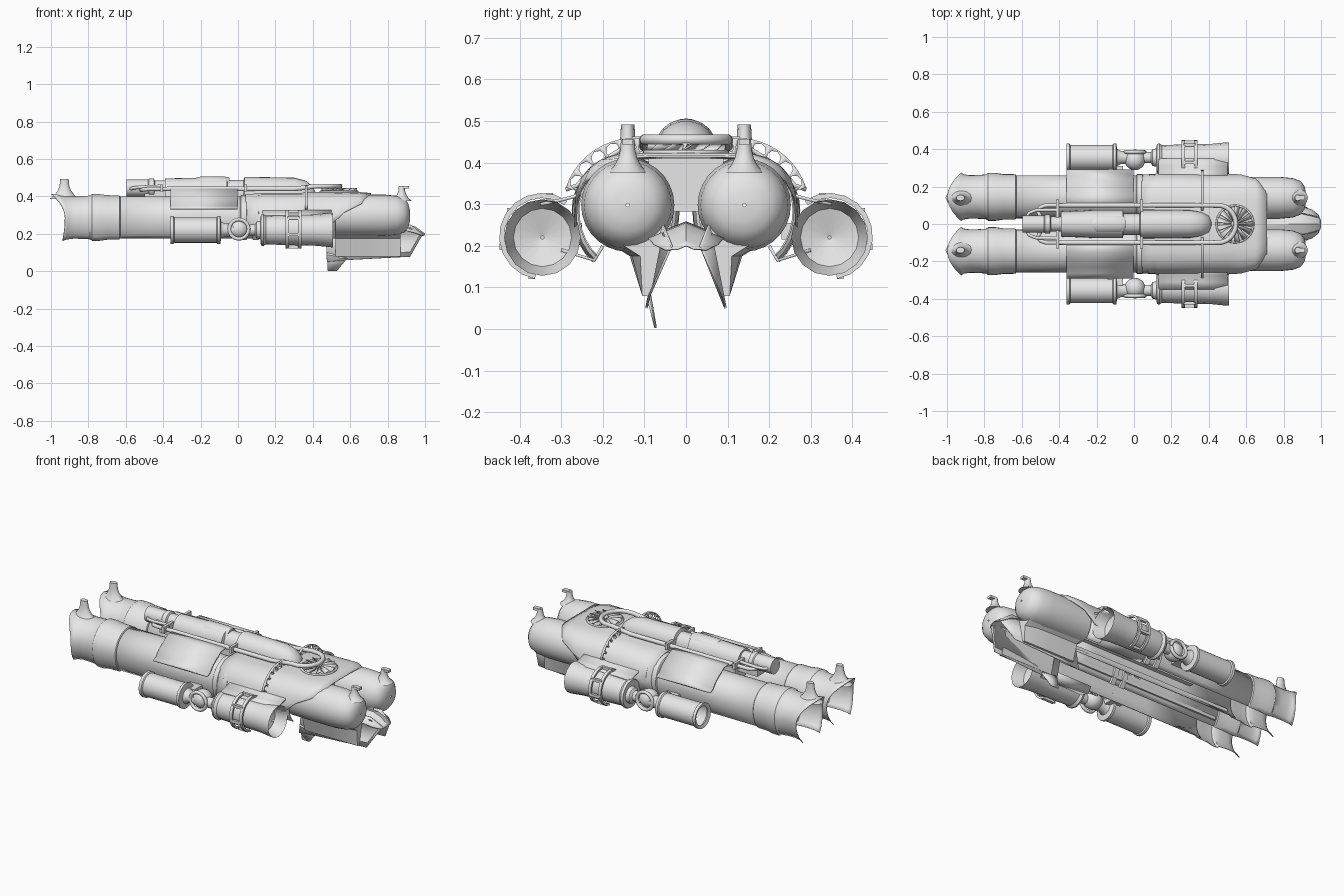
import bpy, bmesh
from math import sin, cos, pi, radians
from mathutils import Vector

old = bpy.data.objects.get("Cube")
if old:
    bpy.data.objects.remove(old)

grey = bpy.data.materials.new("light_grey")
grey.use_nodes = True
GREY = (0.8, 0.8, 0.8, 1)
grey.diffuse_color = GREY
grey.node_tree.nodes["Principled BSDF"].inputs["Base Color"].default_value = GREY


def finish(name, bm, thick=0, angle=35):
    bmesh.ops.remove_doubles(bm, verts=bm.verts, dist=1e-5)
    bmesh.ops.recalc_face_normals(bm, faces=bm.faces)
    mesh = bpy.data.meshes.new(name)
    bm.to_mesh(mesh)
    bm.free()
    mesh.materials.append(grey)
    ob = bpy.data.objects.new(name, mesh)
    bpy.context.collection.objects.link(ob)
    if thick:
        mod = ob.modifiers.new("thickness", "SOLIDIFY")
        mod.thickness, mod.offset = thick, 0
    bpy.ops.object.select_all(action="DESELECT")
    ob.select_set(True)
    bpy.context.view_layer.objects.active = ob
    bpy.ops.object.shade_smooth_by_angle(angle=radians(angle))


def skin(name, rows, closed=False, caps=False, thick=0, angle=35):
    """Bridge rows of points into a surface."""
    bm = bmesh.new()
    grid = [[bm.verts.new(p) for p in r] for r in rows]
    n = len(rows[0])
    for a, b in zip(grid, grid[1:]):
        for i in range(n if closed else n - 1):
            j = (i + 1) % n
            bm.faces.new((a[i], a[j], b[j], b[i]))
    if caps:
        bm.faces.new(grid[0])
        bm.faces.new(grid[-1])
    finish(name, bm, thick, angle)


def arc(x, cy, cz, r, a0=0, a1=360, n=28, drop=1, bulge=0):
    """Cross-section arc in the yz plane; drop stretches the lower half, bulge sweeps the top back."""
    pts = []
    for i in range(n):
        t = radians(a0 + (a1 - a0) * i / (n if a1 - a0 == 360 else n - 1))
        h = sin(t)
        sweep = bulge * h * h * (1 if h > 0 else .3)
        pts.append((x + sweep, cy + r * cos(t), cz + r * h * (drop if h < 0 else 1)))
    return pts


def lathe(name, cy, cz, profile, caps=False, n=28):
    skin(name, [arc(x, cy, cz, r, n=n) for x, r in profile], True, caps)


def box(name, x0, x1, y0, y1, z0, z1):
    row = lambda x: [(x, y0, z0), (x, y1, z0), (x, y1, z1), (x, y0, z1)]
    skin(name, [row(x0), row(x1)], True, True)


def pipe(name, pts, r):
    """Round pipe through points."""
    cu = bpy.data.curves.new(name, "CURVE")
    cu.dimensions, cu.bevel_depth, cu.bevel_resolution = "3D", r, 3
    cu.use_fill_caps = True
    sp = cu.splines.new("POLY")
    sp.points.add(len(pts) - 1)
    for p, q in zip(sp.points, pts):
        p.co = (*q, 1)
    cu.materials.append(grey)
    bpy.context.collection.objects.link(bpy.data.objects.new(name, cu))


def horn(name, x, y, z, h, wx, wy):
    """Concave tapering horn with a blunt tip."""
    rows = []
    for f, w in ((0, 1), (.2, .66), (.45, .43), (.7, .32), (1, .28)):
        rows.append([(x + wx * w * cos(t * pi / 6), y + wy * (w + .08) * sin(t * pi / 6), z + h * f)
                     for t in range(12)])
    skin(name, rows, True, True, angle=50)


for s, side in ((-1, "front"), (1, "back")):
    cy = s * .145
    hull = dict(a0=-52, a1=232, drop=1.22)
    # Long open-bottomed tube with flared tail bell
    skin(side + "_long_tube", [arc(x, cy, .285, .113, **hull)
                               for x in (-.66, -.3, 0, .3, .52)], thick=.004)
    bell = [(-.63, .113), (-.635, .119), (-.7, .12), (-.74, .126), (-.78, .126), (-.79, .118),
            (-.83, .115), (-.88, .114)]
    rows = [arc(x, cy, .285, r, **hull) for x, r in bell]
    rows.append(arc(-.912, cy, .285, .119, bulge=-.035, **hull))
    rows.append(arc(-.925, cy, .285, .128, bulge=-.073, **hull))
    skin(side + "_tail_bell", rows, thick=.004)
    horn(side + "_tail_horn", -.928, cy - s * .005, .385, .107, .08, .045)

    # Rounded nose pod and its horn
    nose = [(.5, .11), (.66, .112), (.78, .112), (.85, .105), (.89, .09), (.91, .065),
            (.918, .035), (.92, .004)]
    skin(side + "_nose_pod", [arc(x, s * .14, .298, r) for x, r in nose], True)
    horn(side + "_nose_horn", .875, s * .14, .375, .08, .055, .045)
    box(side + "_horn_tip", .875, .915, s * .14 - .013, s * .14 + .013, .442, .457)

    # Angular armour over the tube
    cover = ((.289, .335), (.262, .345), (.228, .385), (.187, .413), (.15, .436), (.09, .438))
    skin(side + "_tube_armour", [[(x, s * y, z) for y, z in cover] for x in (-.362, -.004)],
         thick=.01)
    for k, x in enumerate((.01, .075)):
        skin(f"{side}_tube_collar_{k}", [arc(x + d, cy, .285, r, **hull) for d, r in
             ((0, .113), (.006, .122), (.035, .122), (.041, .113))])

    # Side canister
    py, pz = s * .355, .22
    lathe(side + "_canister", py, pz, [(-.355, .055), (-.362, .075), (-.345, .075), (-.34, .068),
          (-.115, .068), (-.11, .075), (-.095, .075), (-.09, .045), (-.07, .035), (-.02, .035)])
    # Ball joint with an outward facing ring
    ball = [(.005 + .055 * cos(t * pi / 12), max(.001, .055 * sin(t * pi / 12))) for t in range(13)]
    lathe(side + "_ball_joint", py - s * .012, .225, ball, n=20)
    pipe(side + "_ball_ring", [(.005 + .052 * cos(t * pi / 10), py + s * .03, .225 + .052 *
         sin(t * pi / 10)) for t in range(21)], .01)
    lathe(side + "_joint_neck", py, pz, [(.05, .03), (.09, .03), (.1, .045), (.125, .05)])
    # Forward engine pod with a hollow cone mouth
    py = s * .345
    lathe(side + "_engine_pod", py, pz, [(.12, .045), (.122, .082), (.135, .086), (.15, .076),
          (.24, .08), (.36, .082), (.42, .084), (.5, .092), (.508, .092), (.44, .07),
          (.42, .004)], n=16)
    # Ladder-like strap standing off the pod
    a0, a1 = (-80, 125) if s > 0 else (260, 55)
    for k, x in enumerate((.264, .33)):
        skin(f"{side}_pod_strap_{k}", [arc(x + dx, py, .223, r, a0, a1, 12) for dx, r in
             ((-.009, .092), (-.009, .104), (.009, .104), (.009, .092), (-.009, .092))])
    for k, deg in enumerate((-75, -15, 38, 100)):
        t = radians(deg)
        y, z = py + s * .098 * cos(t), .223 + .098 * sin(t)
        box(f"{side}_strap_rung_{k}", .264, .33, y - .008, y + .008, z - .008, z + .008)

    # Struts between pods and hull
    skin(side + "_pod_saddle", [[(x, s * .245, .33), (x, s * .27, .318), (x, s * .31, .308),
         (x, s * .35, .3)] for x in (.13, .36, .5)], thick=.008)
    skin(side + "_lower_strut", [[(x, s * .2, .2), (x, s * .22, .165), (x, s * .3, .19)]
                                 for x in (.14, .44)], thick=.008)
    box(side + "_canister_strut", -.14, -.06, s * .28 - .05, s * .28 + .03, .215, .255)

    # Perforated arch rib: cells opened by round holes
    bm = bmesh.new()
    for i in range(6):
        a, b = radians(18 + i * 15), radians(33 + i * 15)
        m = (a + b) / 2
        c = Vector((.365, s * (.125 + .151 * cos(m)), .287 + .151 * sin(m)))
        ring, hole = [], []
        for f, r in ((0, .13), (.5, .13), (1, .13), (1, .151), (1, .172), (.5, .172), (0, .172),
                     (0, .151)):
            t = a + (b - a) * f
            p = Vector((.365, s * (.125 + r * cos(t)), .287 + r * sin(t)))
            ring.append(bm.verts.new(p))
            hole.append(bm.verts.new(c + (p - c).normalized() * .0172))
        for j in range(8):
            k = (j + 1) % 8
            bm.faces.new((ring[j], ring[k], hole[k], hole[j]))
    finish(side + "_arch_rib", bm, thick=.012)

    # Chin side plate, and the tapering keel that blends it into the nose
    chin = [(.47, .22), (.475, .05), (.53, .055), (.58, .06), (.92, .078), (.99, .2), (.92, .25)]
    bm = bmesh.new()
    bm.faces.new([bm.verts.new((x, s * ((.055 + (.25 - z) * .2) if x < .98 else .035), z))
                  for x, z in chin])
    finish(side + "_chin_plate", bm, thick=.006)
    skin(side + "_chin_keel", [[(x, s * y, z) for y, z in ((w, .21), (w - .055, .175), (.105, .08),
         (.085, .08), (.055, .18), (.05, .25), (.11, .25))]
         for x, w in ((.52, .19), (.7, .19), (.8, .185), (.87, .165))], True, True)

# Low keel tip on one chin plate only
bm = bmesh.new()
bm.faces.new([bm.verts.new(p) for p in ((.475, -.09, .1), (.48, -.073, .003), (.53, -.073, .003),
                                        (.585, -.09, .07))])
finish("keel_tip", bm, thick=.006)

# Chin hood bridging the plates
hood = [[(x, y, z - abs(y) * .4) for y in (-w, -w / 2, 0, w / 2, w)] for x, w, z in
        ((.6, .07, .257), (.9, .09, .253), (.95, .078, .235), (.985, .05, .21), (.998, .02, .2))]
skin("chin_hood", hood, thick=.004)

# Broad shell hugging both tubes behind the noses
def shell_row(x, w, top, mid, low):
    half = [(0, 1), (.5, 1), (.7, .93), (.85, .73), (.95, .42), (1, 0)]
    pts = [(w, low)] + [(w * u, mid + (top - mid) * v) for u, v in reversed(half)]
    return [(x, -y, z) for y, z in pts] + [(x, y, z) for y, z in reversed(pts[:-1])]

skin("mid_shell", [shell_row(*p) for p in ((.04, .262, .41, .29, .2), (.11, .264, .412, .29, .2),
     (.125, .27, .415, .29, .24), (.34, .27, .415, .29, .24), (.355, .266, .42, .29, .22),
     (.5, .266, .42, .29, .25), (.57, .262, .42, .32, .315), (.65, .24, .42, .36, .355),
     (.71, .18, .415, .39, .385))], thick=.006)
# Spine and belly structures between the tubes
box("spine", -.37, .6, -.06, .06, .285, .42)
box("front_bulkhead", .56, .62, -.09, .09, .283, .41)
for y in (-.05, .05):
    box("belly_rail", -.62, .5, y - .006, y + .006, .2, .225)

# Central raised fuselage with domed top
def dome_row(x, w, base, top):
    return [(x, w * cos(radians(a)), base + (top - base) * sin(radians(a)) ** .7)
            for a in range(0, 181, 15)]

skin("centre_fuselage", [dome_row(*p) for p in ((-.39, .068, .4, .496), (-.2, .075, .4, .5),
     (-.06, .075, .4, .5), (-.055, .058, .4, .488), (.03, .058, .4, .488), (.035, .078, .4, .505),
     (.3, .075, .4, .5), (.36, .065, .4, .485), (.4, .045, .4, .455), (.418, .01, .4, .415))],
     caps=True)
# Raised hatch frame
skin("cockpit_hatch", [dome_row(*p) for p in ((-.225, .04, .43, .501), (-.2, .058, .43, .506),
     (-.07, .058, .43, .506), (-.045, .042, .43, .499))], caps=True)
lathe("rear_boom", 0, .445, [(-.595, .03), (-.595, .045), (-.48, .045), (-.475, .05), (-.45, .05),
      (-.445, .04), (-.38, .04)], caps=True)
box("boom_base", -.5, -.37, -.035, .035, .37, .43)

# Long U-shaped top pipe round the fan, and tail loops
u = [(-.38, -.1, .44), (.3, -.1, .44), (.42, -.1, .455)]
u += [(.45 + .095 * cos(radians(a)), .1 * sin(radians(a)), .455) for a in range(-80, 81, 16)]
u += [(x, -y, z) for x, y, z in reversed(u[:3])]
pipe("top_pipe", u, .013)
for s in (-1, 1):
    pipe("tail_loop", [(-.36, s * .1, .44), (-.47, s * .1, .44), (-.5, s * .09, .437),
                       (-.515, s * .07, .435), (-.5, s * .04, .44)], .011)
    pipe("tail_side_pipe", [(-.4, s * .075, .455), (-.52, s * .075, .45), (-.56, s * .06, .445),
                            (-.575, s * .035, .44)], .009)
for x in (-.41, .04):
    box("pipe_clamp", x - .008, x + .008, -.13, .13, .425, .463)

# Cooling fan with blades
pipe("fan_rim", [(.54 + .098 * cos(t * pi / 16), .098 * sin(t * pi / 16), .425)
                 for t in range(33)], .006)
bm = bmesh.new()
for i in range(13):
    d = Vector((cos(i * pi / 6.5), sin(i * pi / 6.5), 0))
    n = Vector((-d.y, d.x, 0))
    c = Vector((.54, 0, .435))
    up = Vector((0, 0, .008))
    bm.faces.new([bm.verts.new(p) for p in (c + d * .02 - n * .004 - up, c + d * .095 - n * .014 - up,
                                            c + d * .095 + n * .014 + up, c + d * .02 + n * .004 + up)])
finish("fan_blades", bm, thick=.004)
bm = bmesh.new()
bmesh.ops.create_uvsphere(bm, u_segments=14, v_segments=8, radius=.022)
bmesh.ops.translate(bm, verts=bm.verts, vec=(.54, 0, .432))
finish("fan_hub", bm)
